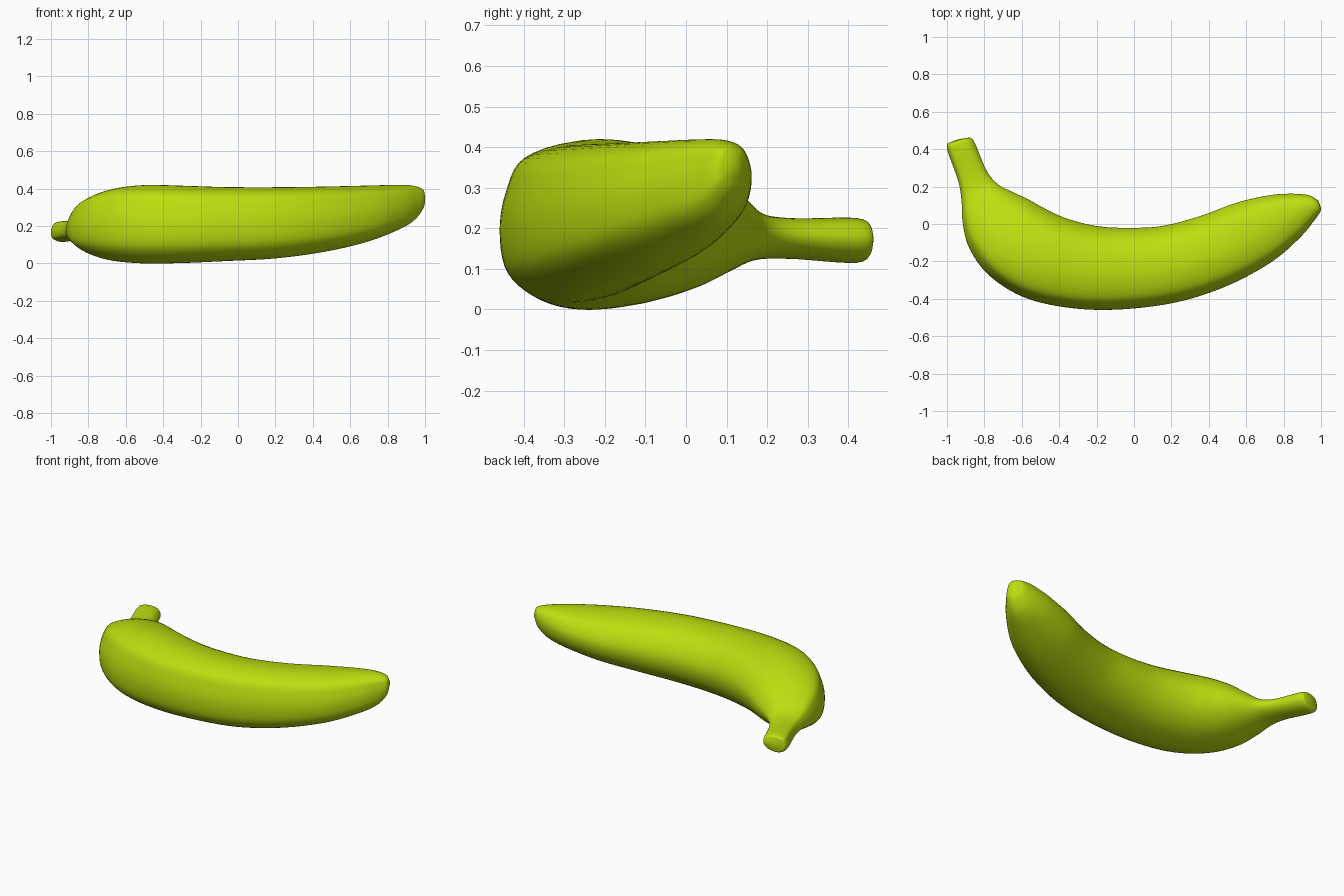
import bpy, bmesh
from mathutils import Vector

if "Cube" in bpy.data.objects:
    bpy.data.objects.remove(bpy.data.objects["Cube"])

# Stations along the fruit: outer x, outer y, inner x, inner y, bottom z, top z
STATIONS = [
    (-0.975, 0.440, -0.885, 0.462, 0.140, 0.200),
    (-1.000, 0.405, -0.855, 0.442, 0.115, 0.225),
    (-0.940, 0.230, -0.790, 0.290, 0.125, 0.225),
    (-0.922, 0.120, -0.730, 0.215, 0.120, 0.242),
    (-0.915, 0.000, -0.650, 0.172, 0.085, 0.300),
    (-0.880, -0.130, -0.570, 0.135, 0.045, 0.357),
    (-0.780, -0.270, -0.480, 0.085, 0.015, 0.400),
    (-0.600, -0.387, -0.360, 0.030, 0.001, 0.419),
    (-0.370, -0.445, -0.200, -0.010, 0.003, 0.415),
    (-0.100, -0.458, -0.040, -0.020, 0.013, 0.408),
    (0.220, -0.420, 0.150, -0.010, 0.027, 0.407),
    (0.500, -0.330, 0.360, 0.045, 0.060, 0.410),
    (0.740, -0.200, 0.550, 0.115, 0.110, 0.415),
    (0.890, -0.070, 0.730, 0.155, 0.170, 0.419),
    (0.965, 0.020, 0.850, 0.162, 0.220, 0.418),
    (0.998, 0.070, 0.930, 0.155, 0.280, 0.405),
    (0.996, 0.098, 0.960, 0.142, 0.320, 0.388),
]
# Softly ridged cross-section (-1 = outer side, +1 = inner side)
SECTION = [(-1, -0.1), (-0.91, -0.6), (-0.55, -0.92), (-0.1, -1), (0.5, -0.8),
           (0.9, -0.35), (0.98, 0.25), (0.62, 0.82), (-0.1, 1), (-0.72, 0.82), (-0.93, 0.4)]


def spline(points, steps, closed):
    """Catmull-Rom through points of any dimension."""
    n = len(points)
    get = (lambda i: points[i % n]) if closed else (lambda i: points[max(0, min(n - 1, i))])
    out = []
    for i in range(n if closed else n - 1):
        for s in range(steps):
            t = s / steps
            out.append([0.5 * (2 * b + (c - a) * t + (2 * a - 5 * b + 4 * c - d) * t * t
                               + (3 * b - a - 3 * c + d) * t ** 3)
                        for a, b, c, d in zip(get(i - 1), get(i), get(i + 1), get(i + 2))])
    if not closed:
        out.append(list(points[-1]))
    return out


# Banana body with stem, swept as one skin
bm = bmesh.new()
profile = spline(SECTION, 5, True)
rings = []
for ox, oy, ix, iy, z0, z1 in spline(STATIONS, 6, False):
    outer, inner = Vector((ox, oy, 0)), Vector((ix, iy, 0))
    mid, half = (outer + inner) / 2, (inner - outer) / 2
    rings.append([bm.verts.new(mid + half * u + Vector((0, 0, (z0 + z1) / 2 + v * (z1 - z0) / 2)))
                  for u, v in profile])
count = len(profile)
for a, b in zip(rings, rings[1:]):
    for j in range(count):
        k = (j + 1) % count
        bm.faces.new((a[j], a[k], b[k], b[j]))

# Gently domed end caps
for ring, push in ((rings[0], Vector((-0.002, 0.004, 0))), (rings[-1], Vector((0.006, 0.008, 0.003)))):
    centre = sum((v.co for v in ring), Vector()) / count
    tip = bm.verts.new(centre + push)
    for j in range(count):
        bm.faces.new((ring[j], ring[(j + 1) % count], tip))
bmesh.ops.recalc_face_normals(bm, faces=bm.faces)
for f in bm.faces:
    f.smooth = True

mesh = bpy.data.meshes.new("banana")
bm.to_mesh(mesh)
bm.free()
banana = bpy.data.objects.new("banana", mesh)
bpy.context.collection.objects.link(banana)

# Single yellow-green colour
skin = bpy.data.materials.new("yellow green peel")
skin.diffuse_color = (0.50, 0.73, 0.005, 1)
skin.use_nodes = True
skin.node_tree.nodes["Principled BSDF"].inputs["Base Color"].default_value = skin.diffuse_color
mesh.materials.append(skin)
